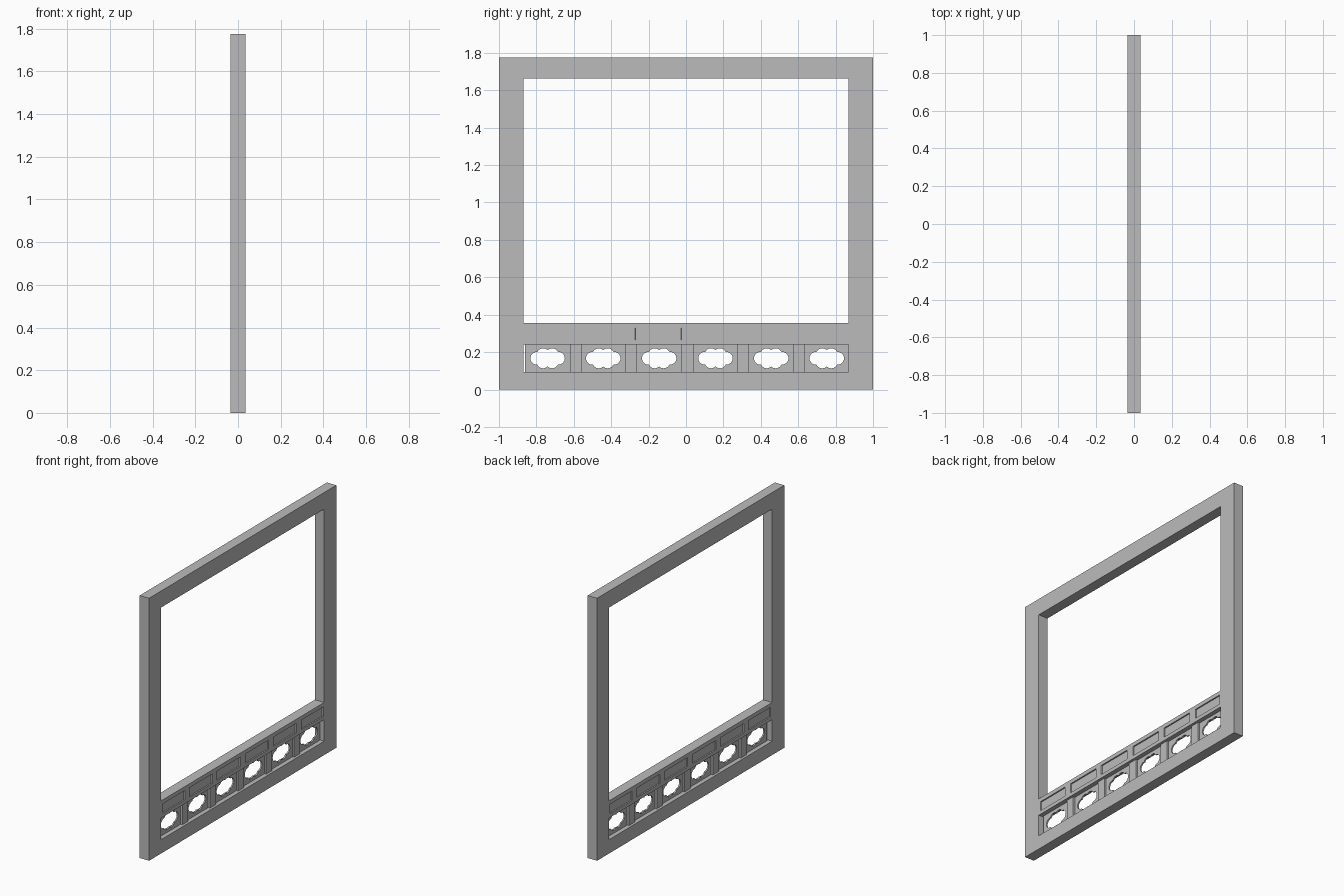
import bpy, bmesh, math
from mathutils import Vector

if "Cube" in bpy.data.objects:
    bpy.data.objects.remove(bpy.data.objects["Cube"])

grey = bpy.data.materials.new("plain grey")
grey.use_nodes = True
colour = (0.5, 0.5, 0.5, 1)
grey.diffuse_color = colour
grey.node_tree.nodes["Principled BSDF"].inputs["Base Color"].default_value = colour

DEPTH = 0.035                 # half thickness of the frame
SIDE = 0.87                   # half width of the opening
SILL, RAIL_LOW, RAIL_TOP = 0.094, 0.24, 0.356


def finish(name, bm):
    bmesh.ops.recalc_face_normals(bm, faces=bm.faces)
    mesh = bpy.data.meshes.new(name)
    bm.to_mesh(mesh)
    bm.free()
    mesh.materials.append(grey)
    obj = bpy.data.objects.new(name, mesh)
    bpy.context.collection.objects.link(obj)
    return obj


def box_bm(y0, y1, z0, z1, half):
    bm = bmesh.new()
    bmesh.ops.create_cube(bm, size=1)
    for v in bm.verts:
        v.co = (v.co.x * 2 * half, y0 + (v.co.y + 0.5) * (y1 - y0),
                z0 + (v.co.z + 0.5) * (z1 - z0))
    return bm


def ring(name, outer, inner, half):
    """Slab in the y-z plane with a hole; both outlines have equal counts."""
    bm = bmesh.new()
    loops = [[bm.verts.new((x, y, z)) for y, z in pts]
             for pts, x in ((outer, half), (inner, half), (inner, -half), (outer, -half))]
    n = len(outer)
    for k in range(4):
        a, b = loops[k], loops[(k + 1) % 4]
        for i in range(n):
            j = (i + 1) % n
            bm.faces.new((a[i], a[j], b[j], b[i]))
    return finish(name, bm)


def rect(y0, y1, z0, z1):
    return [(y0, z0), (y1, z0), (y1, z1), (y0, z1)]


# Outer frame
ring("frame", rect(-1, 1, 0, 1.775), rect(-SIDE, SIDE, SILL, 1.663), DEPTH)

# Rail with shallow sunk panels on both faces
sunk = [(-0.853, -0.618), (-0.567, -0.324), (-0.272, -0.025),
        (0.032, 0.275), (0.328, 0.573), (0.628, 0.862)]
sunk_z = (0.265, 0.329)
bm = box_bm(-SIDE, SIDE, RAIL_LOW, RAIL_TOP, DEPTH)
cuts = [((0, y, 0), (0, 1, 0)) for pair in sunk for y in pair]
cuts += [((0, 0, z), (0, 0, 1)) for z in sunk_z]
for co, no in cuts:
    bmesh.ops.bisect_plane(bm, geom=bm.verts[:] + bm.edges[:] + bm.faces[:],
                           plane_co=co, plane_no=no)
bm.normal_update()


def is_sunk(f):
    c = f.calc_center_median()
    return (abs(f.normal.x) > 0.9 and sunk_z[0] < c.z < sunk_z[1]
            and any(a < c.y < b for a, b in sunk))


bmesh.ops.inset_individual(bm, faces=[f for f in bm.faces if is_sunk(f)],
                           thickness=0.001, depth=-0.008)
finish("rail", bm)

# Posts between the lower panels
posts = [(-0.62, -0.56), (-0.325, -0.262), (-0.025, 0.04), (0.275, 0.338), (0.573, 0.635)]
for i, (a, b) in enumerate(posts):
    finish(f"post_{i + 1}", box_bm(a, b, SILL, RAIL_LOW, 0.018))

# Thin lower panels pierced by a scalloped opening
lobes = [(sy * 0.024, sz * 0.02, 0.0335) for sy in (-1, 1) for sz in (-1, 1)]
lobes += [(s * 0.058, 0, 0.034) for s in (-1, 1)]


def scallop(t):
    """Distance from the centre to the edge of the joined lobes."""
    best = 0
    for y, z, r in lobes:
        along = y * math.cos(t) + z * math.sin(t)
        gap = r * r - (y * y + z * z - along * along)
        if gap >= 0:
            best = max(best, along + math.sqrt(gap))
    return best


edges = [-0.86] + [y for p in posts for y in p] + [SIDE]
mid_z = (SILL + RAIL_LOW) / 2
for i in range(6):
    a, b = edges[2 * i], edges[2 * i + 1]
    mid, w, h = (a + b) / 2, (b - a) / 2, (RAIL_LOW - SILL) / 2
    corner = math.atan2(h, w)
    angles = [k * math.tau / 72 for k in range(72)]
    angles += [corner, math.pi - corner, math.pi + corner, math.tau - corner]
    outer, inner = [], []
    for t in sorted(angles):
        c, s = math.cos(t), math.sin(t)
        reach = min(w / max(abs(c), 1e-6), h / max(abs(s), 1e-6))
        outer.append((mid + c * reach, mid_z + s * reach))
        inner.append((mid + c * scallop(t), mid_z + s * scallop(t)))
    ring(f"pierced_panel_{i + 1}", outer, inner, 0.005)
